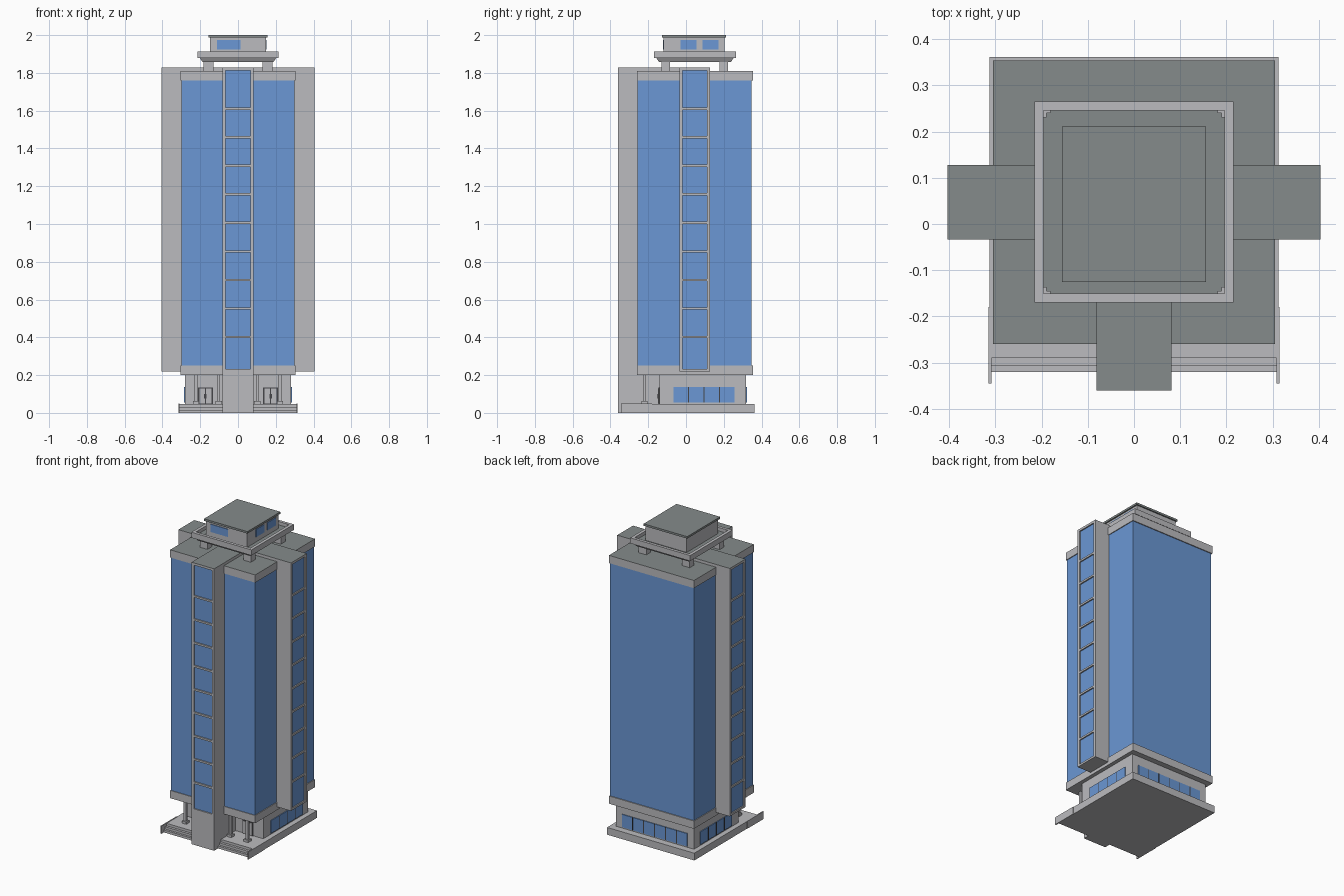
import bpy, bmesh

if "Cube" in bpy.data.objects:
    bpy.data.objects.remove(bpy.data.objects["Cube"])


def material(name, rgb):
    m = bpy.data.materials.new(name)
    m.diffuse_color = (*rgb, 1)
    m.use_nodes = True
    m.node_tree.nodes["Principled BSDF"].inputs["Base Color"].default_value = m.diffuse_color
    return m


CONCRETE = material("light concrete", (0.50, 0.50, 0.52))
ROOF = material("roof grey", (0.235, 0.26, 0.26))
GLASS = material("blue glass", (0.145, 0.31, 0.66))
DARK = material("dark metal", (0.06, 0.06, 0.065))


def box(name, x, y, z, mat=CONCRETE, top=None, taper=0):
    """Box from (min, max) ranges; optional top colour and inward taper of the bottom."""
    bm = bmesh.new()
    bmesh.ops.create_cube(bm, size=1)
    for v in bm.verts:
        low = v.co.z < 0
        dx = taper * (1 if v.co.x < 0 else -1) * low
        dy = taper * (1 if v.co.y < 0 else -1) * low
        v.co = (x[v.co.x > 0] + dx, y[v.co.y > 0] + dy, z[v.co.z > 0])
    bm.normal_update()
    for f in bm.faces:
        f.material_index = 1 if top and f.normal.z > 0.9 else 0
    mesh = bpy.data.meshes.new(name)
    bm.to_mesh(mesh)
    bm.free()
    mesh.materials.append(mat)
    if top:
        mesh.materials.append(top)
    ob = bpy.data.objects.new(name, mesh)
    bpy.context.collection.objects.link(ob)
    return ob


def span(c, w):
    return (c - w / 2, c + w / 2)


# Podium with front steps and side cheeks
box("podium", (-0.313, 0.313), (-0.29, 0.362), (0, 0.047))
box("middle_step", (-0.31, 0.31), (-0.306, -0.29), (0, 0.031))
box("lower_step", (-0.31, 0.31), (-0.32, -0.306), (0, 0.016))
for s in (-1, 1):
    box("step_cheek", span(s * 0.312, 0.007), (-0.345, -0.18), (0, 0.049))

# Recessed ground floor
box("ground_floor", (-0.28, 0.28), (-0.14, 0.318), (0.047, 0.2))
for s in (-1, 1):
    for i in range(4):
        box("side_shop_window", span(s * 0.281, 0.008), span(-0.028 + i * 0.082, 0.077),
            (0.055, 0.138), GLASS)
    for i in range(3):
        box("side_window_bar", span(s * 0.281, 0.009), span(0.013 + i * 0.082, 0.005),
            (0.055, 0.138), DARK)
for i in range(6):
    box("back_shop_window", span((i - 2.5) * 0.079, 0.074), span(0.319, 0.008),
        (0.055, 0.138), GLASS)
for i in range(5):
    box("back_window_bar", span((i - 2) * 0.079, 0.005), span(0.319, 0.009),
        (0.055, 0.138), DARK)

# Entrance doors and porch columns
for s in (-1, 1):
    c = s * 0.172
    box("door_frame", span(c, 0.078), span(-0.141, 0.008), (0.047, 0.135), DARK)
    for t in (-1, 1):
        box("door_leaf", span(c + t * 0.018, 0.03), span(-0.144, 0.008), (0.049, 0.129))
        box("door_handle", span(c + t * 0.006, 0.004), span(-0.149, 0.006), (0.075, 0.1), DARK)
    for x in (0.102, 0.222):
        box("porch_column", span(s * x, 0.016), span(-0.22, 0.016), (0.047, 0.2))
        box("column_foot", span(s * x, 0.032), span(-0.22, 0.032), (0.047, 0.062))

# Glazed main block between two concrete bands
box("lower_band", (-0.305, 0.305), (-0.26, 0.354), (0.2, 0.25))
box("glass_block", (-0.3, 0.3), (-0.256, 0.348), (0.25, 1.76), GLASS)
box("upper_band", (-0.305, 0.305), (-0.26, 0.354), (1.76, 1.81), CONCRETE, ROOF)

# Three projecting shafts, each with a recessed strip of glass
BARS = [0.402 + i * 0.151 for i in range(9)]


def shaft(name, axis, sign, centre, outer, bottom):
    """Shaft running from the middle of the plan out to `outer` along one axis."""
    def part(label, across, depth, z, mat=CONCRETE, top=None):
        a = (centre + across[0], centre + across[1])
        d = tuple(sorted((sign * depth[0], sign * depth[1])))
        box(name + label, *((d, a) if axis == "x" else (a, d)), z, mat, top)

    inner, half, pane = outer - 0.012, 0.081, 0.065
    part("_core", (-half, half), (0.0, inner), (bottom, 1.828), CONCRETE, ROOF)
    part("_glass", (-pane, pane), (inner, inner + 0.004), (0.233, 1.813), GLASS)
    for s in (-1, 1):
        part("_jamb", tuple(sorted((s * pane, s * half))), (inner, outer),
             (bottom, 1.828), CONCRETE, ROOF)
    part("_sill", (-pane, pane), (inner, outer), (bottom, 0.233))
    part("_lintel", (-pane, pane), (inner, outer), (1.813, 1.828), CONCRETE, ROOF)
    for z in BARS:
        part("_bar", (-pane, pane), (inner, outer), span(z, 0.012))


shaft("front_shaft", "y", -1, 0.0, 0.36, 0.0)
shaft("right_shaft", "x", 1, 0.047, 0.404, 0.22)
shaft("left_shaft", "x", -1, 0.047, 0.404, 0.22)

# Raised roof platform on four posts
for x in (-0.156, 0.156):
    for y in (-0.107, 0.2):
        box("platform_post", span(x, 0.054), span(y, 0.046), (1.81, 1.862))
box("platform_underside", (-0.202, 0.202), (-0.157, 0.252), (1.857, 1.88), taper=0.014)
box("platform_floor", (-0.2, 0.2), (-0.155, 0.25), (1.878, 1.892), CONCRETE, ROOF)
for s in (-1, 1):
    box("side_parapet", span(s * 0.2055, 0.02), (-0.17, 0.265), (1.878, 1.914))
for y in (-0.1605, 0.2555):
    box("end_parapet", (-0.1955, 0.1955), span(y, 0.019), (1.878, 1.914))
for s in (-1, 1):
    for y, t in ((-0.151, 1), (0.246, -1)):
        box("corner_block", span(s * 0.188, 0.015), span(y + t * 0.003, 0.006), (1.892, 1.91))
        box("corner_block", span(s * 0.1925, 0.006), span(y + t * 0.0075, 0.015), (1.892, 1.91))

# Penthouse room with windows and flat roof
box("penthouse", (-0.147, 0.147), (-0.118, 0.203), (1.89, 1.987))
box("penthouse_front_window", (-0.112, 0.012), span(-0.118, 0.008), (1.925, 1.975), GLASS)
for y in (0.013, 0.13):
    box("penthouse_side_window", span(0.147, 0.008), span(y, 0.083), (1.925, 1.975), GLASS)
box("penthouse_roof", (-0.156, 0.156), (-0.126, 0.211), (1.987, 2.0), ROOF)
